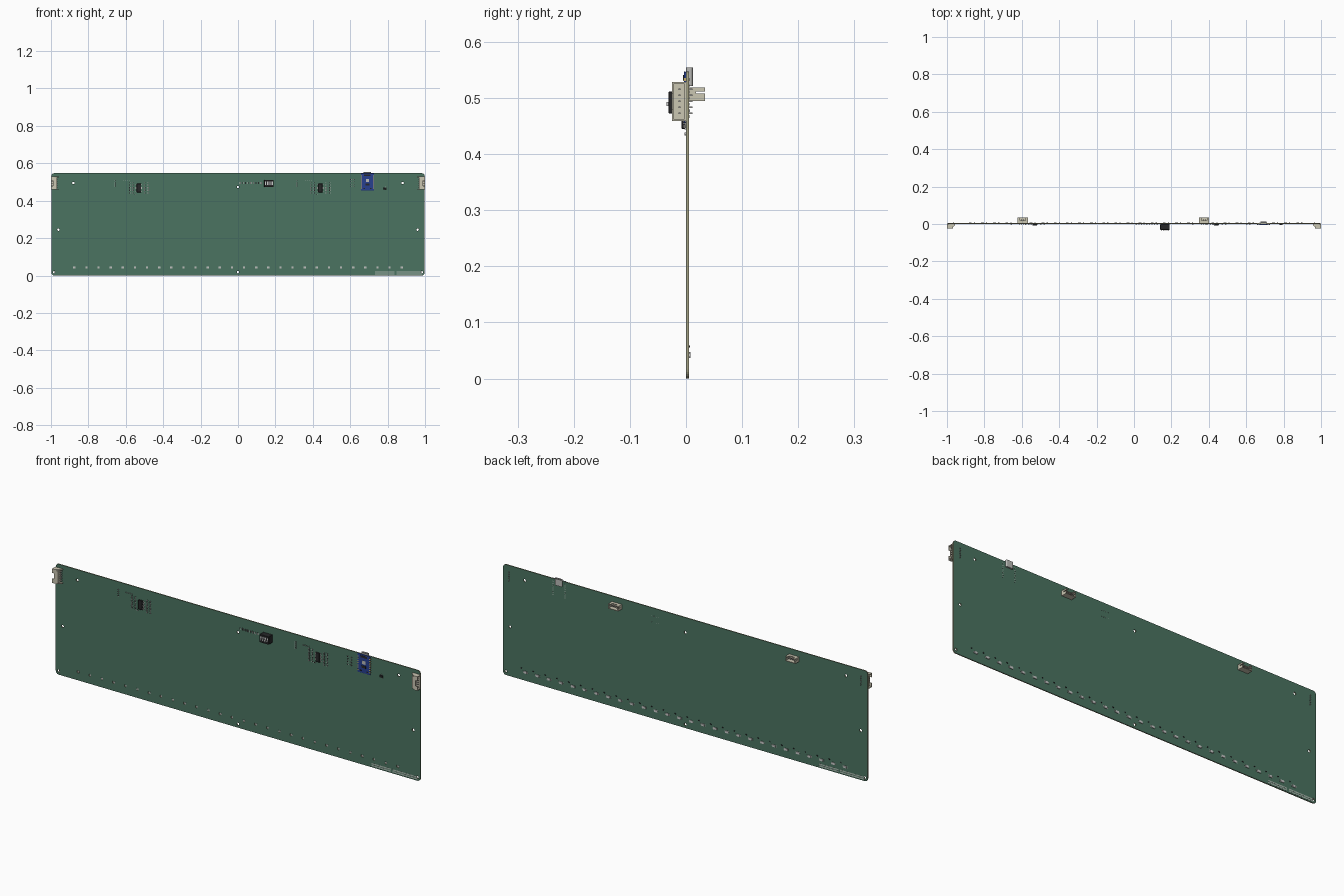
import bpy, bmesh, math
from mathutils import Matrix, Vector

if "Cube" in bpy.data.objects:
    bpy.data.objects.remove(bpy.data.objects["Cube"])

T = 0.005  # board thickness: front face y=0, back face y=T


def mat(name, r, g, b):
    m = bpy.data.materials.new(name)
    m.diffuse_color = (r, g, b, 1)
    m.use_nodes = True
    m.node_tree.nodes["Principled BSDF"].inputs["Base Color"].default_value = m.diffuse_color
    return m


GREEN = mat("solder_mask", 0.07, 0.175, 0.12)
TAN = mat("board_edge", 0.36, 0.35, 0.22)
CREAM = mat("cream_plastic", 0.60, 0.57, 0.45)
BLACK = mat("black_plastic", 0.02, 0.02, 0.022)
WHITE = mat("white_plastic", 0.75, 0.75, 0.72)
METAL = mat("metal", 0.50, 0.50, 0.48)
BLUE = mat("blue_mask", 0.02, 0.05, 0.28)
GOLD = mat("gold_pad", 0.55, 0.42, 0.15)
PRINT = mat("pale_print", 0.38, 0.45, 0.40)


def add_object(name, bm, material, bevel=0, segments=2):
    bmesh.ops.recalc_face_normals(bm, faces=bm.faces)
    me = bpy.data.meshes.new(name)
    bm.to_mesh(me)
    bm.free()
    me.materials.append(material)
    ob = bpy.data.objects.new(name, me)
    bpy.context.collection.objects.link(ob)
    if bevel:
        mod = ob.modifiers.new("bevel", 'BEVEL')
        mod.width, mod.segments = bevel, segments
    return ob


def box(bm, x0, x1, y0, y1, z0, z1):
    m = Matrix.Translation(((x0 + x1) / 2, (y0 + y1) / 2, (z0 + z1) / 2))
    bmesh.ops.create_cube(bm, size=1, matrix=m @ Matrix.Diagonal((abs(x1 - x0), abs(y1 - y0), abs(z1 - z0), 1)))


def prism(bm, pts, z0, z1):
    a = [bm.verts.new((x, y, z0)) for x, y in pts]
    b = [bm.verts.new((x, y, z1)) for x, y in pts]
    bm.faces.new(a)
    bm.faces.new(b)
    for i in range(len(a)):
        j = (i + 1) % len(a)
        bm.faces.new((a[i], a[j], b[j], b[i]))


def boxes(name, material, items, bevel=0, segments=2):
    bm = bmesh.new()
    for it in items:
        box(bm, *it)
    return add_object(name, bm, material, bevel, segments)


def front(x, z, w, h, d, d0=0):     # box standing on the front face
    return (x - w / 2, x + w / 2, -d, -d0, z - h / 2, z + h / 2)


def back(x, z, w, h, d, d0=0):      # box standing on the back face
    return (x - w / 2, x + w / 2, T + d0, T + d, z - h / 2, z + h / 2)


# Circuit board: rounded outline with screw holes and lamp windows
LAMPS = [-0.875 + i * 1.75 / 27 for i in range(28)]
LAMP_Z = 0.042
HOLES = [(s * x, z) for s in (-1, 1) for x, z in ((0.88, 0.495), (0.96, 0.245), (0.983, 0.018))]
HOLES += [(0, 0.473), (0, 0.018)]


def arc(cx, cz, r, a0, a1, n):
    return [(cx + r * math.cos(a0 + (a1 - a0) * i / n), cz + r * math.sin(a0 + (a1 - a0) * i / n)) for i in range(n + 1)]


W, H, R = 0.998, 0.547, 0.016
outline = []
for k, (cx, cz) in enumerate(((W - R, H - R), (-W + R, H - R), (-W + R, R), (W - R, R))):
    outline += arc(cx, cz, R, k * math.pi / 2, (k + 1) * math.pi / 2, 6)
loops = [outline] + [arc(x, z, 0.0065, 0, 2 * math.pi, 20)[:-1] for x, z in HOLES]
loops += [[(x + i * 0.006, LAMP_Z + j * 0.005) for i, j in ((-1, -1), (1, -1), (1, 1), (-1, 1))] for x in LAMPS]
cu = bpy.data.curves.new("board_outline", 'CURVE')
cu.dimensions, cu.fill_mode, cu.extrude = '2D', 'BOTH', T / 2
for pts in loops:
    sp = cu.splines.new('POLY')
    sp.points.add(len(pts) - 1)
    for p, (x, z) in zip(sp.points, pts):
        p.co = (x, z, 0, 1)
    sp.use_cyclic_u = True
tmp = bpy.data.objects.new("board_outline", cu)
bpy.context.collection.objects.link(tmp)
bpy.context.view_layer.update()
me = bpy.data.meshes.new_from_object(tmp.evaluated_get(bpy.context.evaluated_depsgraph_get()))
bpy.data.objects.remove(tmp)
me.transform(Matrix.Translation((0, T / 2, 0)) @ Matrix.Rotation(math.pi / 2, 4, 'X'))
me.materials.clear()
me.materials.append(GREEN)
me.materials.append(TAN)
for p in me.polygons:
    p.use_smooth = False
    p.material_index = 0 if abs(p.normal.y) > 0.5 else 1
bpy.context.collection.objects.link(bpy.data.objects.new("circuit_board", me))

# Row of rear lamps, each with a small capacitor beside it
boxes("lamp_bodies", WHITE, [back(x, LAMP_Z, 0.015, 0.011, 0.003) for x in LAMPS])
boxes("lamp_lenses", METAL, [(x - 0.005, x + 0.005, 0.001, T, LAMP_Z - 0.004, LAMP_Z + 0.004) for x in LAMPS])
boxes("lamp_legs", METAL, [back(x + s * 0.010, LAMP_Z + t * 0.003, 0.006, 0.003, 0.001)
                           for x in LAMPS for s in (-1, 1) for t in (-1, 1)])
boxes("lamp_capacitors", BLACK, [back(x + 0.022, 0.057, 0.006, 0.004, 0.0025) for x in LAMPS])

# Side-entry connectors at both ends, five pins each
for s, side in ((-1, "left"), (1, "right")):
    bm = bmesh.new()
    prof = [(s * x, y) for x, y in ((1.0, 0), (1.0, -0.025), (0.982, -0.025), (0.958, -0.009), (0.958, 0))]
    prism(bm, prof, 0.459, 0.463)
    prism(bm, prof, 0.525, 0.529)
    box(bm, s * 0.972, s * 1.0, -0.025, -0.022, 0.463, 0.480)
    box(bm, s * 0.972, s * 1.0, -0.025, -0.022, 0.508, 0.525)
    box(bm, s * 0.972, s * 0.990, -0.025, -0.022, 0.480, 0.508)
    box(bm, s * 0.972, s * 1.0, -0.003, 0, 0.463, 0.525)
    box(bm, s * 0.969, s * 0.975, -0.025, 0, 0.463, 0.525)
    add_object(side + "_connector_housing", bm, CREAM)
    pins = []
    for i in range(5):
        z = 0.4725 + i * 0.0107
        pins.append((s * 0.962, s * 0.996, -0.013, -0.010, z - 0.0014, z + 0.0014))
        pins.append((s * 0.962, s * 0.965, -0.013, T + 0.007, z - 0.0014, z + 0.0014))
    boxes(side + "_connector_pins", METAL, pins)

# Rear upright connectors with open shells and keyed slots
for n, cx in enumerate((-0.595, 0.375)):
    x0, x1, z0, z1, y0, y1, t = cx - 0.027, cx + 0.027, 0.495, 0.519, T, 0.034, 0.003
    boxes("rear_connector_housing_%d" % n, CREAM, [
        (x0, x1, y0, y0 + 0.006, z0, z1),
        (x0, x1, y0 + 0.006, y1, z0, z0 + t),
        (x0, x0 + 0.012, y0 + 0.006, y1, z1 - t, z1),
        (x1 - 0.012, x1, y0 + 0.006, y1, z1 - t, z1),
        (x0 + 0.012, x1 - 0.012, y0 + 0.006, 0.020, z1 - t, z1),
        (x0, x0 + t, y0 + 0.006, y1, z0 + t, 0.508),
        (x0, x0 + t, y0 + 0.006, y1, 0.512, z1 - t),
        (x1 - t, x1, y0 + 0.006, y1, z0 + t, 0.508),
        (x1 - t, x1, y0 + 0.006, y1, 0.512, z1 - t),
        (x0, x0 + t, y0 + 0.006, 0.018, 0.508, 0.512),
        (x1 - t, x1, y0 + 0.006, 0.018, 0.508, 0.512)])
    boxes("rear_connector_pins_%d" % n, METAL, [
        (cx + d - 0.0014, cx + d + 0.0014, -0.005, 0.028, 0.5055, 0.5083)
        for d in (-0.016, -0.0053, 0.0053, 0.016)])

# Driver chips with legs, surrounded by resistor columns
small_bodies, small_ends = [], []


def chip_part(x, z, w=0.008, h=0.004):
    small_bodies.append(front(x, z, w * 0.6, h, 0.0022))
    small_ends.extend(front(x + s * w * 0.4, z, w * 0.2, h, 0.0023) for s in (-1, 1))


for n, cx in enumerate((-0.53, 0.44)):
    boxes("driver_chip_%d" % n, BLACK, [front(cx, 0.468, 0.023, 0.046, 0.008, 0.001)], 0.0012, 1)
    legs = []
    for i in range(14):
        z = 0.4485 + i * 0.003
        for s in (-1, 1):
            legs.append(front(cx + s * 0.0125, z, 0.003, 0.0012, 0.0045, 0.001))
            legs.append(front(cx + s * 0.0155, z, 0.004, 0.0012, 0.001))
    boxes("driver_chip_legs_%d" % n, METAL, legs)
    for i in range(8):
        for dx in (-0.05, -0.032, 0.032, 0.05):
            chip_part(cx + dx, 0.437 + i * 0.0085)
    for i in range(4):
        chip_part(cx - 0.125, 0.479 + i * 0.010)
    chip_part(cx - 0.02, 0.435)
for i in range(9):
    chip_part(0.012 + i * 0.014, 0.494, 0.006, 0.010)
for i in range(4):
    for dx in (0, 0.018):
        chip_part(0.602 + dx, 0.475 + i * 0.013)
boxes("small_component_bodies", BLACK, small_bodies)
boxes("small_component_ends", METAL, small_ends)

# Four-way switch block
boxes("switch_block", BLACK, [front(0.165, 0.492, 0.050, 0.039, 0.031, 0.001)], 0.001, 1)
boxes("switch_levers", WHITE, [front(0.147 + i * 0.012, 0.489, 0.006, 0.007, 0.035, 0.030) for i in range(4)])
boxes("switch_windows", WHITE, [front(0.147 + i * 0.012, 0.494, 0.007, 0.018, 0.0314, 0.0305) for i in range(4)])
boxes("switch_pins", METAL, [(0.147 + i * 0.012 - 0.001, 0.147 + i * 0.012 + 0.001, -0.006, T + 0.002, z - 0.001, z + 0.001)
                             for i in range(4) for z in (0.477, 0.507)])

# Small regulator near the right end
boxes("regulator", BLACK, [front(0.787, 0.466, 0.016, 0.011, 0.006, 0.0005)], 0.001, 1)
boxes("regulator_legs", METAL, [front(0.787 + d, z, 0.003, 0.005, 0.0015)
                                for d, z in ((-0.005, 0.459), (0.005, 0.459), (0, 0.473))])

# Blue controller module with edge pads, shield and rear socket
MX = 0.692
boxes("controller_board", BLUE, [front(MX, 0.501, 0.070, 0.092, 0.004)], 0.0012)
boxes("controller_shield", METAL, [front(MX, 0.508, 0.017, 0.017, 0.005, 0.003)])
boxes("controller_chips", BLACK, [front(MX, 0.487, 0.022, 0.012, 0.0055, 0.003), front(MX, 0.536, 0.034, 0.010, 0.005, 0.003),
                                  front(MX - 0.018, 0.466, 0.008, 0.006, 0.005, 0.003),
                                  front(MX + 0.018, 0.466, 0.008, 0.006, 0.005, 0.003)])
PADS = [(MX + s * 0.0325, 0.467 + i * 0.011) for s in (-1, 1) for i in range(7)]
boxes("controller_pads", GOLD, [front(x, z, 0.006, 0.005, 0.0045) for x, z in PADS])
boxes("controller_rear_pads", PRINT, [back(x, z, 0.005, 0.005, 0.0008) for x, z in PADS])

bm = bmesh.new()  # rounded hollow socket shell


def pill(w, h, z):
    r, ring = h / 2, []
    for sx, a0 in ((1, -math.pi / 2), (-1, math.pi / 2)):
        ring += arc(MX + sx * (w / 2 - r), 0.0065, r, a0, a0 + math.pi, 8)
    return [bm.verts.new((x, y, z)) for x, y in ring]


rings = [pill(0.040, 0.0125, 0.521), pill(0.040, 0.0125, 0.554), pill(0.037, 0.0095, 0.554), pill(0.037, 0.0095, 0.535)]
bm.faces.new(rings[0])
bm.faces.new(rings[3])
for a, b in zip(rings, rings[1:]):
    for i in range(len(a)):
        j = (i + 1) % len(a)
        bm.faces.new((a[i], a[j], b[j], b[i]))
add_object("socket_shell", bm, METAL)
boxes("socket_tongue", BLACK, [(MX - 0.014, MX + 0.014, 0.0053, 0.0077, 0.535, 0.551)])

# Plain pale print strips on both faces
boxes("print_strips", PRINT, [front(x, z, w, 0.006, 0.0004) for x, w in ((0.785, 0.105), (0.915, 0.135)) for z in (0.009, 0.018)]
      + [back(-x, z, w, 0.006, 0.0004) for x, w in ((0.785, 0.105), (0.915, 0.135)) for z in (0.009, 0.018)])
